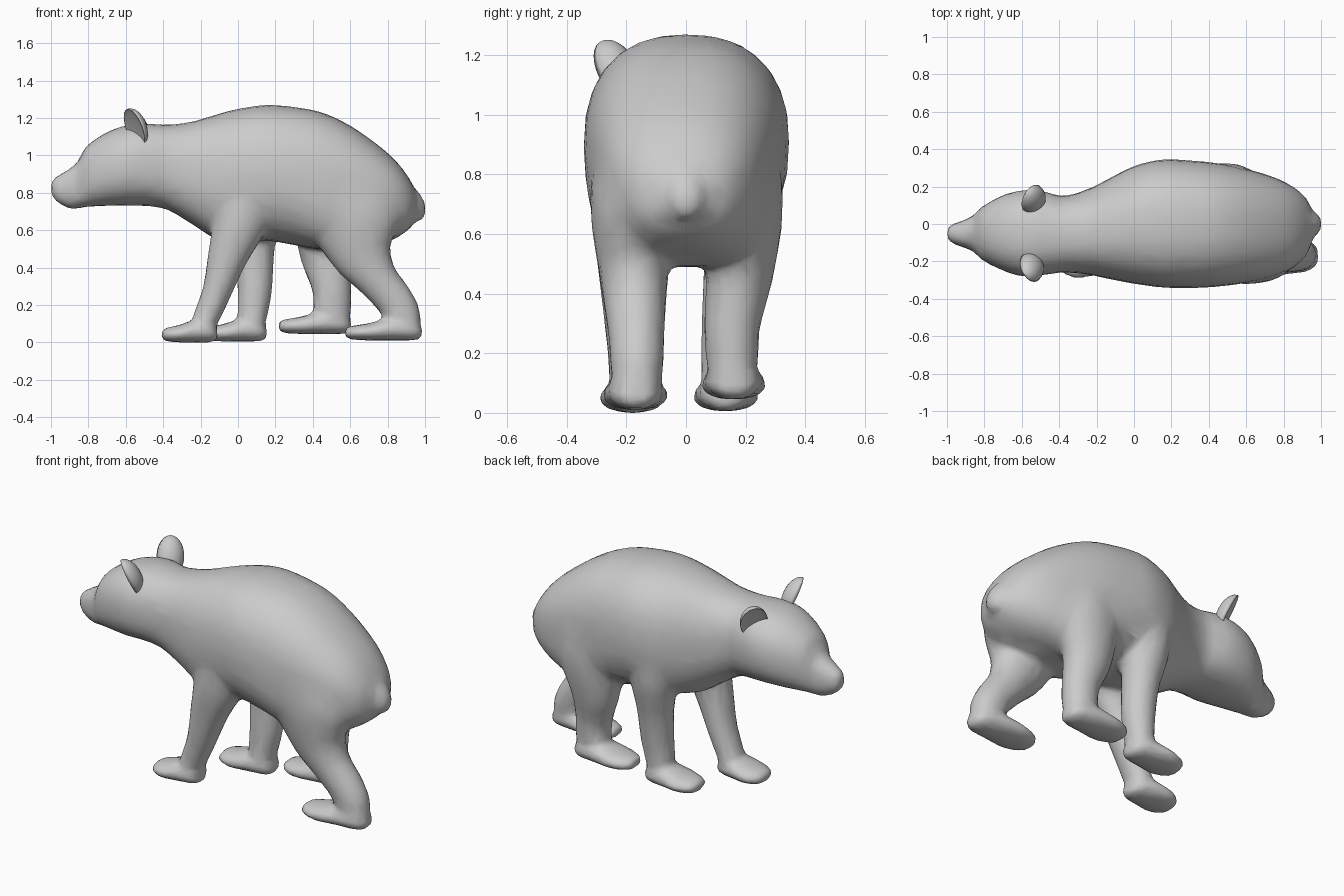
import bpy, bmesh, math
from mathutils import Vector, Matrix

if "Cube" in bpy.data.objects:
    bpy.data.objects.remove(bpy.data.objects["Cube"])


def spline(rows, steps):
    """Catmull-Rom interpolation of rows of numbers."""
    pts = [rows[0]] + list(rows) + [rows[-1]]
    out = []
    for i in range(1, len(pts) - 2):
        p0, p1, p2, p3 = pts[i - 1:i + 3]
        for s in range(steps):
            t = s / steps
            out.append([0.5 * (2 * b + (c - a) * t + (2 * a - 5 * b + 4 * c - d) * t * t
                               + (3 * b - a - 3 * c + d) * t ** 3)
                        for a, b, c, d in zip(p0, p1, p2, p3)])
    return out + [list(rows[-1])]


def loft(bm, rows, axis=None, power=2.0, hips=0.0, sides=28, steps=4):
    """Closed tube; rows are x, y, z, half width along y, half depth.
    hips squares off the lower half of the sections around x = 0.6."""
    rows = spline(rows, steps)
    rings = []
    for i, (x, y, z, ry, rn) in enumerate(rows):
        a, b = rows[max(i - 1, 0)], rows[min(i + 1, len(rows) - 1)]
        tan = Vector(axis) if axis else (Vector(b[:3]) - Vector(a[:3])).normalized()
        side = (Vector((0, 1, 0)) - tan * tan.y).normalized()
        up = tan.cross(side)
        ring = []
        for k in range(sides):
            t = 2 * math.pi * k / sides
            c, s = math.cos(t), math.sin(t)
            p = power + (hips * math.exp(-((x - .6) / .2) ** 2) if s < 0 else 0)
            c = math.copysign(abs(c) ** (2 / p), c)
            s = math.copysign(abs(s) ** (2 / p), s)
            ring.append(bm.verts.new(Vector((x, y, z)) + side * c * max(ry, .005)
                                     + up * s * max(rn, .005)))
        rings.append(ring)
    faces = [bm.faces.new(rings[0]), bm.faces.new(rings[-1])]
    for r, q in zip(rings, rings[1:]):
        for k in range(sides):
            n = (k + 1) % sides
            faces.append(bm.faces.new((r[k], r[n], q[n], q[k])))
    bmesh.ops.recalc_face_normals(bm, faces=faces)


def paw(bm, toe, heel, y, z0):
    prof = [(0, .022, .045), (.07, .036, .08), (.3, .046, .112), (.6, .06, .102),
            (.88, .058, .083), (1, .03, .045)]
    loft(bm, [(toe + (heel - toe) * t, y, z0 + max(h, .042), w, h) for t, h, w in prof],
         axis=(1, 0, 0), power=2.1)


def make_object(name, bm):
    me = bpy.data.meshes.new(name)
    bm.to_mesh(me)
    bm.free()
    for p in me.polygons:
        p.use_smooth = True
    ob = bpy.data.objects.new(name, me)
    bpy.context.collection.objects.link(ob)
    return ob


bm = bmesh.new()

# head and torso: x, bottom z, top z, low y, high y
torso = [(-1.0, .79, .86, -.08, -.02), (-.97, .75, .89, -.105, .0), (-.9, .715, .93, -.13, .025),
         (-.855, .715, .97, -.15, .05), (-.81, .725, 1.05, -.195, .095), (-.7, .73, 1.125, -.25, .155),
         (-.6, .73, 1.16, -.28, .18), (-.5, .73, 1.17, -.275, .18), (-.38, .71, 1.165, -.26, .15),
         (-.25, .635, 1.18, -.27, .185), (-.13, .56, 1.215, -.295, .245), (.0, .54, 1.25, -.32, .31),
         (.15, .545, 1.27, -.34, .345), (.3, .52, 1.26, -.343, .34), (.45, .495, 1.23, -.335, .325),
         (.6, .49, 1.16, -.315, .295), (.75, .52, 1.055, -.28, .25), (.85, .56, .965, -.235, .2),
         (.92, .61, .87, -.17, .14), (.955, .66, .79, -.09, .07)]
loft(bm, [(x, (a + b) / 2, (lo + hi) / 2, (b - a) / 2, (hi - lo) / 2) for x, lo, hi, a, b in torso],
     axis=(1, 0, 0), power=2.35, hips=1.0)

# tail stub
loft(bm, [(.9, 0, .83, .04, .03), (.945, 0, .76, .06, .045), (.965, 0, .7, .06, .042),
          (.965, 0, .65, .03, .02)])

# front legs (near side y < 0, far side y > 0)
loft(bm, [(.07, -.15, .97, .08, .06), (.05, -.185, .82, .12, .12), (.015, -.195, .66, .122, .145),
          (-.055, -.19, .46, .103, .108), (-.11, -.18, .28, .092, .08), (-.175, -.175, .12, .083, .069),
          (-.2, -.175, .05, .07, .05)])
paw(bm, -.41, -.11, -.18, 0)
loft(bm, [(.07, .15, .97, .08, .06), (.07, .185, .82, .12, .12), (.08, .185, .66, .127, .135),
          (.09, .16, .46, .103, .103), (.09, .142, .28, .092, .093), (.075, .132, .13, .083, .078),
          (.07, .13, .06, .07, .06)])
paw(bm, -.19, .155, .133, .005)

# hind legs
loft(bm, [(.55, -.14, 1.0, .08, .08), (.58, -.165, .83, .14, .19), (.62, -.175, .66, .145, .25),
          (.66, -.175, .48, .118, .172), (.74, -.17, .345, .103, .115), (.83, -.165, .235, .093, .103),
          (.88, -.165, .14, .088, .098), (.88, -.165, .06, .07, .08)])
paw(bm, .57, .985, -.17, .01)
loft(bm, [(.48, .14, 1.0, .08, .08), (.49, .165, .83, .145, .18), (.49, .18, .66, .145, .2),
          (.475, .18, .47, .115, .147), (.5, .155, .3, .095, .107), (.505, .155, .18, .088, .102),
          (.5, .155, .1, .07, .085)])
paw(bm, .215, .605, .16, .045)

# fuse the lofts into one skin, soften the joints, thin the mesh
body = make_object("body_and_legs", bm)
mod = body.modifiers.new("fuse", 'REMESH')
mod.mode = 'VOXEL'
mod.voxel_size = .016
mod.use_smooth_shade = True
mod = body.modifiers.new("soften", 'SMOOTH')
mod.factor = .5
mod.iterations = 12
mod = body.modifiers.new("thin", 'DECIMATE')
mod.ratio = .1

# ears: flattened balls with a cupped front, one per side, leaning forward
for name, sgn, pos in (("near_ear", -1, (-.555, -.235, 1.145)), ("far_ear", 1, (-.545, .135, 1.13))):
    bm = bmesh.new()
    bmesh.ops.create_uvsphere(bm, u_segments=20, v_segments=14, radius=1)
    for v in bm.verts:
        if v.co.x < 0:
            v.co.x *= -.15
        v.co = Vector((v.co.x * .065, v.co.y * .078, v.co.z * .115))
    turn = (Matrix.Rotation(-sgn * math.radians(24), 4, 'X') @ Matrix.Rotation(math.radians(-14), 4, 'Y')
            @ Matrix.Rotation(-sgn * math.radians(40), 4, 'Z'))
    bmesh.ops.transform(bm, matrix=Matrix.Translation(pos) @ turn, verts=bm.verts)
    make_object(name, bm)
